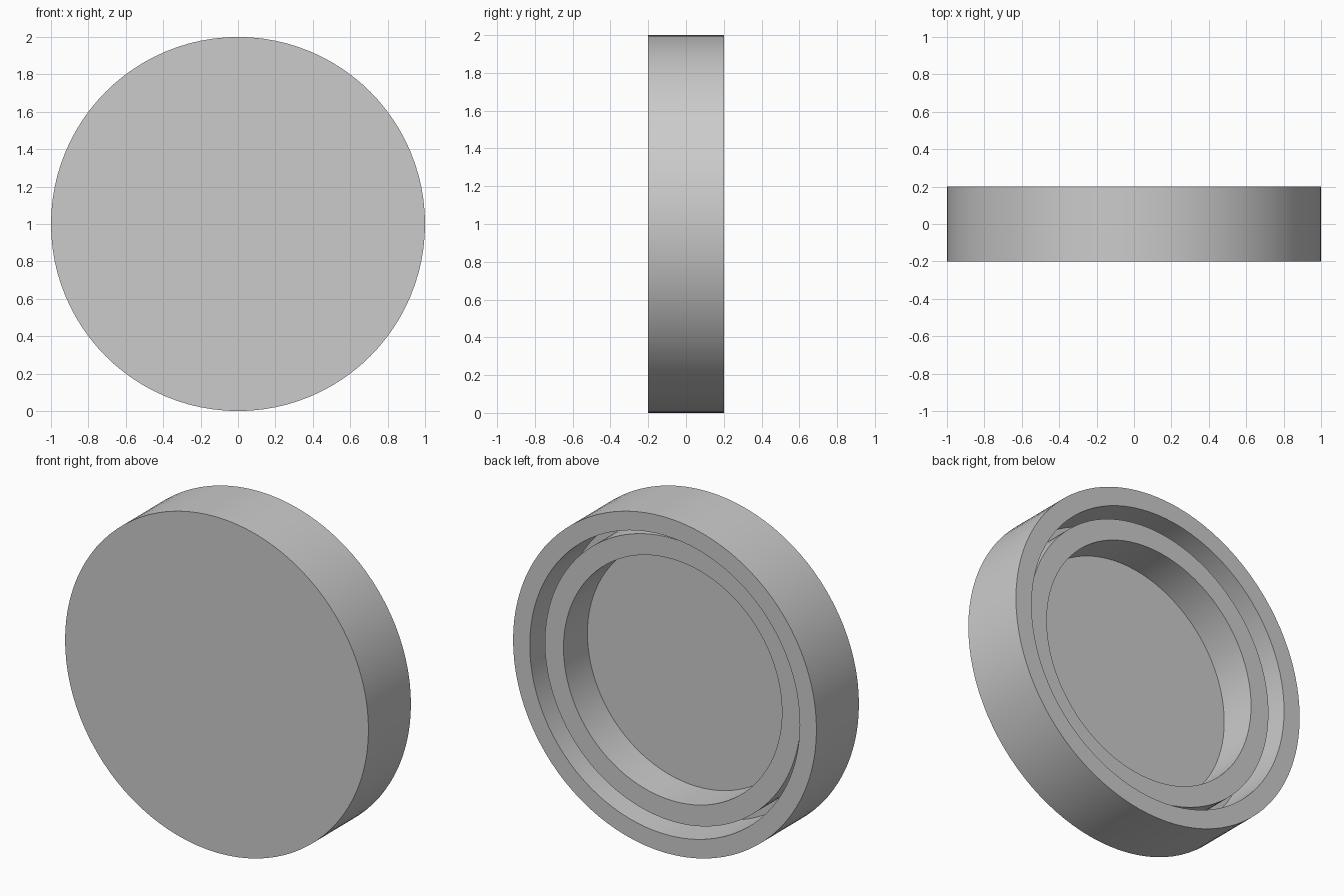
import bpy
import bmesh
import math
from mathutils import Vector

cube = bpy.data.objects.get("Cube")
if cube:
    bpy.data.objects.remove(cube, do_unlink=True)

grey = bpy.data.materials.new("light grey")
grey.use_nodes = True
grey.diffuse_color = (0.6, 0.6, 0.6, 1)
grey.node_tree.nodes["Principled BSDF"].inputs["Base Color"].default_value = (0.6, 0.6, 0.6, 1)

SEGMENTS = 96
FRONT, FLOOR, RING_TOP, BACK = -0.2, -0.1, 0.125, 0.2
OUTER, HOLE, RING_OUT, RING_IN = 1.0, 0.89, 0.843, 0.72

# Cap cross-section as (radius, y): closed front, outer wall, groove, inner ring, recess
profile = [
    (0, FRONT), (OUTER, FRONT), (OUTER, BACK), (HOLE, BACK), (HOLE, FLOOR),
    (RING_OUT, FLOOR), (RING_OUT, RING_TOP), (RING_IN, RING_TOP),
    (RING_IN, FLOOR), (0, FLOOR),
]

# Revolve the section about the y axis
bm = bmesh.new()
verts = [bm.verts.new((r, y, 0)) for r, y in profile]
edges = [bm.edges.new(pair) for pair in zip(verts, verts[1:])]
bmesh.ops.spin(bm, geom=verts + edges, cent=(0, 0, 0), axis=(0, 1, 0),
               angle=math.tau, steps=SEGMENTS, use_merge=False)
bmesh.ops.remove_doubles(bm, verts=bm.verts, dist=0.0001)
bmesh.ops.recalc_face_normals(bm, faces=bm.faces)
bmesh.ops.translate(bm, verts=bm.verts, vec=Vector((0, 0, OUTER)))

mesh = bpy.data.meshes.new("round_cap")
bm.to_mesh(mesh)
bm.free()
mesh.materials.append(grey)
cap = bpy.data.objects.new("round_cap", mesh)
bpy.context.collection.objects.link(cap)

# Smooth walls, crisp rims
bpy.ops.object.select_all(action="DESELECT")
cap.select_set(True)
bpy.context.view_layer.objects.active = cap
bpy.ops.object.shade_smooth_by_angle(angle=math.radians(30))
